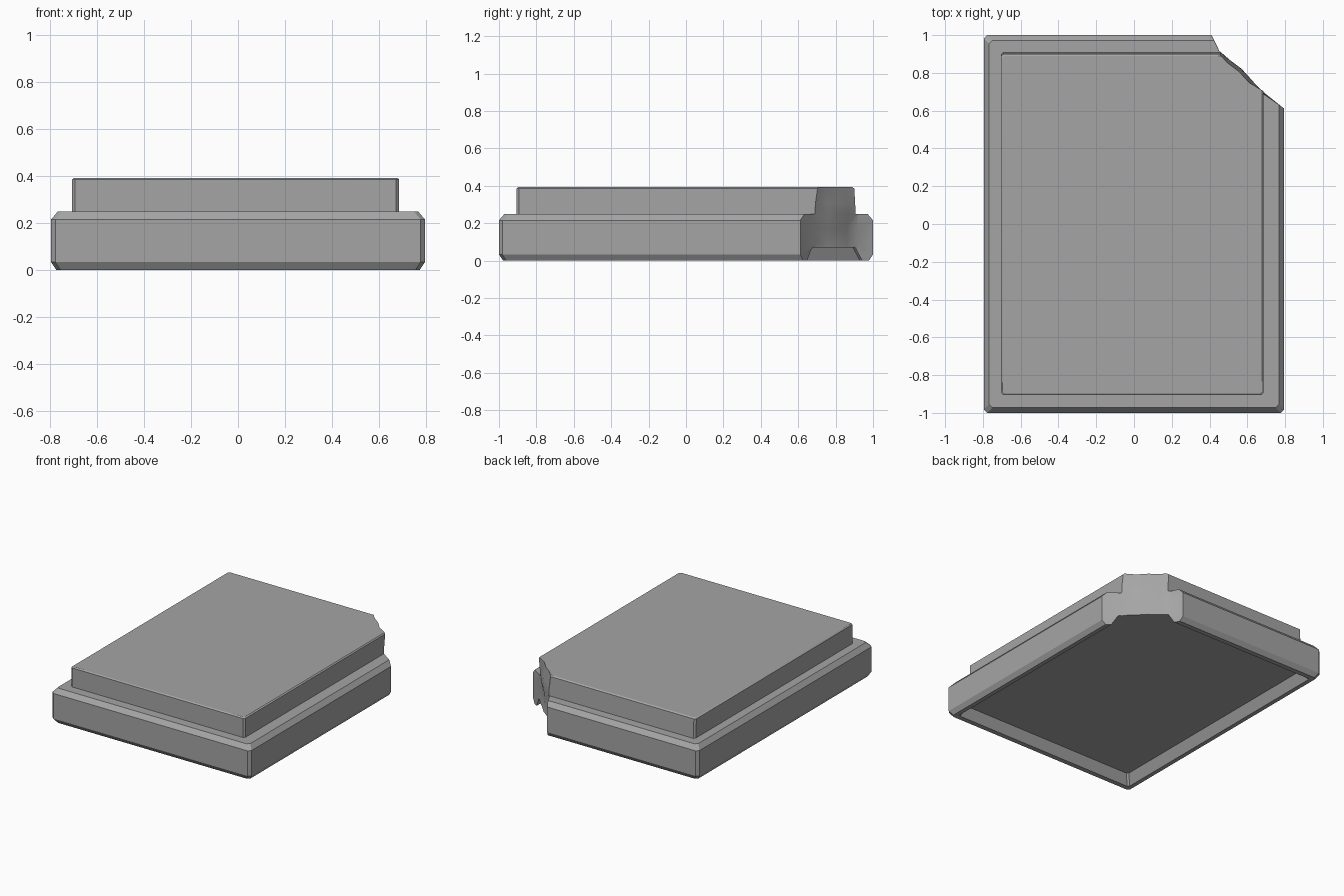
import bpy, bmesh

if "Cube" in bpy.data.objects:
    bpy.data.objects.remove(bpy.data.objects["Cube"])


def loft(name, rings):
    """Closed solid through equal-length rings of 3D points."""
    bm = bmesh.new()
    rows = [[bm.verts.new(p) for p in ring] for ring in rings]
    n = len(rows[0])
    for a, b in zip(rows, rows[1:]):
        for i in range(n):
            j = (i + 1) % n
            bm.faces.new((a[i], a[j], b[j], b[i]))
    bm.faces.new(rows[0][::-1])
    bm.faces.new(rows[-1])
    bmesh.ops.recalc_face_normals(bm, faces=bm.faces)
    me = bpy.data.meshes.new(name)
    bm.to_mesh(me)
    bm.free()
    ob = bpy.data.objects.new(name, me)
    bpy.context.collection.objects.link(ob)
    return ob


def rect(x0, x1, y0, y1, z, c):
    """Rectangle with clipped corners."""
    return [(x, y, z) for x, y in (
        (x0 + c, y0), (x1 - c, y0), (x1, y0 + c), (x1, y1 - c),
        (x1 - c, y1), (x0 + c, y1), (x0, y1 - c), (x0, y0 + c))]


def combine(ob, other, op):
    mod = ob.modifiers.new(op, 'BOOLEAN')
    mod.operation, mod.solver, mod.object = op, 'EXACT', other
    bpy.context.view_layer.objects.active = ob
    bpy.ops.object.modifier_apply(modifier=mod.name)
    bpy.data.objects.remove(other)


def base_ring(inset, z):
    return rect(-.795 + inset, .795 - inset, -1 + inset, 1 - inset, z, .018)


# Chamfered lower slab
tile = loft("stone_tile", [base_ring(.022, 0), base_ring(0, .033),
                           base_ring(0, .215), base_ring(.028, .248)])

# Raised upper slab
plate = loft("raised_plate", [rect(-.705, .685, -.905, .91, .2, .012),
                              rect(-.705, .685, -.905, .9, .385, .012),
                              rect(-.697, .677, -.897, .89, .392, .012)])
combine(tile, plate, 'UNION')

# Tapered recess in the underside
recess = loft("recess_cutter", [rect(-.753, .753, -.953, .953, -.02, .012),
                                rect(-.704, .704, -.904, .904, .07, .012)])
combine(tile, recess, 'DIFFERENCE')

# Broken corner: jagged outline (x, y, weight of the push at each height)
outline = [(.37, 1.1, 0), (.41, 1.0, 0), (.45, .92, .5), (.51, .87, 1), (.57, .825, 1),
           (.625, .765, 1), (.68, .69, -.6), (.79, .615, 0), (.90, .54, 0)]
levels = [(-.1, 0), (.03, 0), (.09, -.008), (.17, -.012),
          (.25, -.002), (.31, -.006), (.39, -.016), (.5, -.02)]
rings = [[(x + d * w, y + d * w, z) for x, y, w in outline]
         + [(1.2, .54, z), (1.2, 1.3, z), (.37, 1.3, z)] for z, d in levels]
combine(tile, loft("corner_cutter", rings), 'DIFFERENCE')

# Dark grey stone
stone = bpy.data.materials.new("dark_stone")
stone.diffuse_color = (.378, .378, .378, 1)
stone.use_nodes = True
stone.node_tree.nodes["Principled BSDF"].inputs["Base Color"].default_value = stone.diffuse_color
tile.data.materials.clear()
tile.data.materials.append(stone)

# Soft shading on the chipped face only, sharp elsewhere
tile.select_set(True)
bpy.context.view_layer.objects.active = tile
bpy.ops.object.shade_smooth_by_angle(angle=.5)
